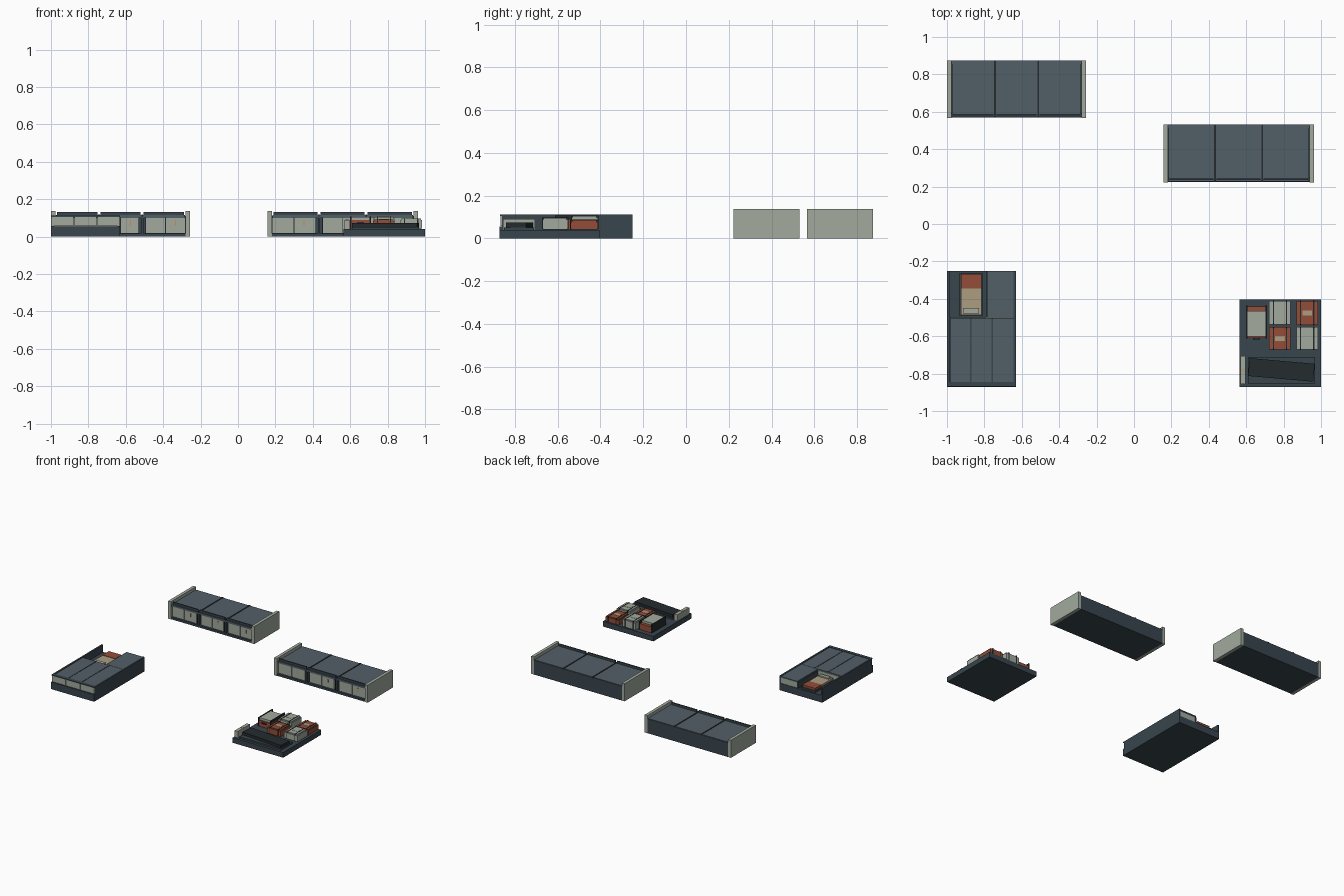
import bpy, math

def mat(name, r, g, b):
    m = bpy.data.materials.new(name)
    m.diffuse_color = (r, g, b, 1)
    return m

DARK = mat("dark_slate", 0.04, 0.06, 0.075)
ROOF = mat("roof_blue_grey", 0.085, 0.115, 0.135)
PALE = mat("pale_grey_green", 0.36, 0.40, 0.34)
BLACK = mat("near_black", 0.018, 0.024, 0.028)
RED = mat("rust_red", 0.30, 0.075, 0.04)
TAN = mat("tan", 0.42, 0.34, 0.22)
ORANGE = mat("orange", 0.6, 0.25, 0.06)

def box(name, x0, x1, y0, y1, z0, z1, m, rot=0):
    bpy.ops.mesh.primitive_cube_add(size=1, location=((x0+x1)/2, (y0+y1)/2, (z0+z1)/2),
                                    rotation=(0, 0, math.radians(rot)))
    o = bpy.context.object
    o.name = name
    o.scale = (x1-x0, y1-y0, z1-z0)
    o.data.materials.append(m)
    return o

# Rows of three bays with tall end walls
def bay_row(n, x0, x1, y0, y1):
    w = 0.024
    a, b = x0 + w, x1 - w
    box(n+"_floor", a, b, y0+.003, y1, 0, 0.016, DARK)
    box(n+"_back_wall", a, b, y1-.02, y1, 0.016, 0.11, DARK)
    box(n+"_left_end_wall", x0, a, y0, y1, 0, 0.137, PALE)
    box(n+"_right_end_wall", b, x1, y0, y1, 0, 0.137, PALE)
    step = (b - a) / 3
    for i in range(3):
        l, r = a + i*step, a + (i+1)*step
        box(n+"_roof_panel", l+.003, r-.003, y0+.006, y1-.002, 0.1, 0.115, ROOF)
        box(n+"_front_rail", l+.008, r-.008, y0+.012, y0+.022, 0.115, 0.132, DARK)
        dl, dr = (l+.004 if i == 0 else l+.02), (r-.004 if i == 2 else r-.02)
        mid = (dl + dr) / 2
        for p, q in ((dl, mid-.002), (mid+.002, dr)):
            box(n+"_door", p, q, y0+.012, y0+.02, 0.02, 0.1, PALE)
        box(n+"_door_handle", mid+.05, mid+.056, y0+.008, y0+.013, 0.06, 0.085, ORANGE)
        box(n+"_door_frame", dl-.003, dr+.003, y0+.02, y0+.026, 0.016, 0.1, BLACK)
        if i:
            box(n+"_partition", l-.006, l+.006, y0+.008, y1-.01, 0.016, 0.105, DARK)
            box(n+"_roof_rib", l-.005, l+.005, y0+.008, y1, 0.105, 0.118, BLACK)

bay_row("left_row", -1.0, -0.256, 0.567, 0.875)
bay_row("right_row", 0.157, 0.962, 0.222, 0.532)

# Cabin block with sleeping alcove
box("cabin_base", -1, -.63, -.872, -.25, 0, .055, DARK)
box("cabin_left_wall", -1, -.987, -.86, -.25, .055, .112, DARK)
box("cabin_right_wall", -.643, -.63, -.86, -.25, .055, .112, DARK)
box("cabin_inner_wall", -.79, -.78, -.5, -.252, .055, .1, DARK)
box("cabin_middle_wall", -.987, -.643, -.508, -.5, .055, .1, PALE)
box("cabin_back_panel", -.78, -.643, -.262, -.254, .055, .1, PALE)
box("cabin_side_roof", -.785, -.643, -.5, -.25, .1, .109, ROOF)
box("cabin_front_beam", -1, -.63, -.87, -.845, .105, .112, DARK)
for i in range(3):
    l = -.987 + i*.1147
    box("cabin_roof_panel", l+.002, l+.1127, -.845, -.502, .1, .109, ROOF)
    f = -.999 + i*.1227
    box("cabin_front_panel", f+.002, f+.1207, -.867, -.857, .058, .105, PALE)
    if i:
        box("cabin_roof_rib", l-.004, l+.004, -.845, -.502, .1, .111, DARK)

# Bed
box("bed_frame", -.932, -.81, -.492, -.262, .055, .068, DARK)
box("bed_mattress", -.926, -.816, -.486, -.345, .068, .082, TAN)
box("bed_blanket", -.926, -.816, -.345, -.268, .068, .085, RED)
box("bed_pillow", -.914, -.828, -.478, -.45, .082, .092, PALE)

# Cargo platform
box("platform", .565, 1, -.872, -.405, 0, .04, DARK)
box("mat_frame", .61, .967, -.852, -.71, .04, .052, DARK)
box("dark_slab", .613, .963, -.828, -.732, .052, .074, BLACK, rot=-5)
box("side_locker", .57, .597, -.855, -.707, .04, .09, PALE)
box("locker_mark", .575, .592, -.79, -.772, .09, .0915, TAN)

# Crates: body, lid, two straps and a label
def crate(n, x0, x1, y0, y1, top, m, label):
    box(n+"_body", x0, x1, y0, y1, .044, top-.008, m)
    box(n+"_lid", x0+.006, x1-.006, y0+.006, y1-.006, top-.008, top, m)
    box(n+"_foot", x0+.005, x1-.005, y0+.005, y1-.005, .04, .044, BLACK)
    for sx in (x0+.02, x1-.026):
        box(n+"_strap", sx, sx+.006, y0-.002, y1+.002, .044, top+.002, BLACK)
    cx, cy = (x0+x1)/2, (y0+y1)/2
    box(n+"_label", cx-.026, cx+.026, cy-.014, cy+.014, top, top+.0015, label)

crate("grey_back_crate", .722, .838, -.536, -.412, .105, PALE, PALE)
crate("red_back_crate", .868, .984, -.54, -.412, .086, RED, TAN)
crate("red_front_crate", .722, .838, -.672, -.552, .092, RED, TAN)
crate("grey_front_crate", .868, .984, -.672, -.552, .096, PALE, PALE)
box("red_long_crate", .6, .712, -.61, -.44, .042, .088, RED)
box("red_long_crate_lid", .606, .706, -.602, -.465, .088, .105, PALE)
for sx in (.6, .703):
    box("red_long_crate_strap", sx, sx+.008, -.613, -.437, .042, .108, BLACK)
box("red_long_crate_handle", .636, .674, -.618, -.61, .07, .078, BLACK)
